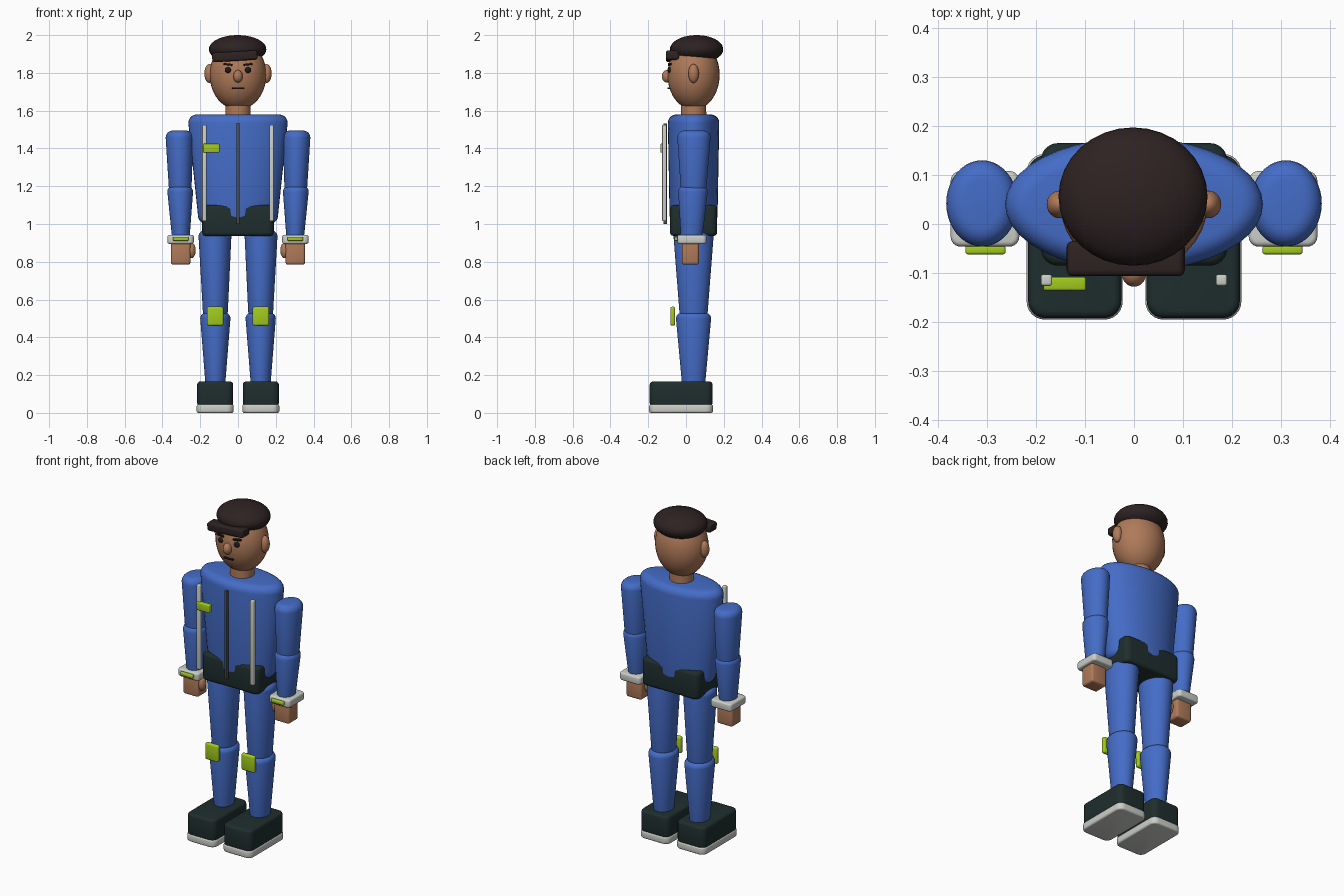
import bpy, bmesh, math
from mathutils import Matrix

if "Cube" in bpy.data.objects:
    bpy.data.objects.remove(bpy.data.objects["Cube"])


def material(name, rgb):
    m = bpy.data.materials.new(name)
    m.diffuse_color = (*rgb, 1)
    m.use_nodes = True
    m.node_tree.nodes["Principled BSDF"].inputs["Base Color"].default_value = m.diffuse_color
    return m


BLUE = material("overall blue", (0.058, 0.15, 0.57))
SKIN = material("skin", (0.43, 0.195, 0.1))
CAP = material("cap brown", (0.027, 0.016, 0.016))
DARK = material("dark green", (0.014, 0.027, 0.027))
LIME = material("lime", (0.36, 0.59, 0.013))
LIGHT = material("light grey", (0.6, 0.62, 0.58))
GREY = material("zip grey", (0.075, 0.08, 0.08))
BLACK = material("black", (0.012, 0.01, 0.01))


def finish(name, bm, mat, angle=40):
    bmesh.ops.recalc_face_normals(bm, faces=bm.faces)
    mesh = bpy.data.meshes.new(name)
    bm.to_mesh(mesh)
    bm.free()
    mesh.materials.append(mat)
    ob = bpy.data.objects.new(name, mesh)
    bpy.context.collection.objects.link(ob)
    bpy.ops.object.select_all(action='DESELECT')
    ob.select_set(True)
    bpy.context.view_layer.objects.active = ob
    bpy.ops.object.shade_smooth_by_angle(angle=math.radians(angle))
    return ob


def box(name, mat, x, y, z, bevel=0.005, turn=0.0):
    """Rounded box from (min, max) ranges, optionally turned about y."""
    bm = bmesh.new()
    bmesh.ops.create_cube(bm, size=1)
    bmesh.ops.scale(bm, verts=bm.verts, vec=[r[1] - r[0] for r in (x, y, z)])
    bmesh.ops.bevel(bm, geom=bm.edges[:], offset=bevel, segments=3,
                    profile=0.5, affect='EDGES')
    bmesh.ops.rotate(bm, verts=bm.verts, matrix=Matrix.Rotation(turn, 3, 'Y'))
    bmesh.ops.translate(bm, verts=bm.verts, vec=[sum(r) / 2 for r in (x, y, z)])
    return finish(name, bm, mat)


def slab(name, mat, x, y, z, corner, bevel):
    """Box with rounded upright corners and softened rims."""
    bm = bmesh.new()
    bmesh.ops.create_cube(bm, size=1)
    bmesh.ops.scale(bm, verts=bm.verts, vec=[r[1] - r[0] for r in (x, y, z)])
    bmesh.ops.translate(bm, verts=bm.verts, vec=[sum(r) / 2 for r in (x, y, z)])
    up = [e for e in bm.edges if abs(e.verts[0].co.z - e.verts[1].co.z) > 1e-4]
    bmesh.ops.bevel(bm, geom=up, offset=corner, segments=6, profile=0.5,
                    affect='EDGES')
    rims = [e for e in bm.edges
            if any(abs(f.normal.z) > 0.9 for f in e.link_faces)]
    bmesh.ops.bevel(bm, geom=rims, offset=bevel, segments=3, profile=0.5,
                    affect='EDGES')
    return finish(name, bm, mat)


def ball(name, mat, centre, radii):
    bm = bmesh.new()
    bmesh.ops.create_uvsphere(bm, u_segments=32, v_segments=20, radius=1)
    bmesh.ops.scale(bm, verts=bm.verts, vec=radii)
    bmesh.ops.translate(bm, verts=bm.verts, vec=centre)
    return finish(name, bm, mat)


def limb(name, mat, rings, sides=40):
    """Loft of ellipses; each ring is (x, y, z, radius x, radius y)."""
    bm = bmesh.new()
    loops = []
    for cx, cy, z, rx, ry in rings:
        loops.append([bm.verts.new((cx + rx * math.cos(i * math.tau / sides),
                                    cy + ry * math.sin(i * math.tau / sides), z))
                      for i in range(sides)])
    for a, b in zip(loops, loops[1:]):
        for i in range(sides):
            j = (i + 1) % sides
            bm.faces.new((a[i], a[j], b[j], b[i]))
    bm.faces.new(loops[0])
    bm.faces.new(loops[-1])
    return finish(name, bm, mat)


def rounded(low, high, rim):
    """Tapered rings between two ellipses with quarter-round rims."""
    steps = [i * math.pi / 10 for i in range(6)]
    rings = []
    for (cx, cy, z, rx, ry), sign in ((low, 1), (high, -1)):
        part = [(cx, cy, z + sign * rim * (1 - math.cos(t)),
                 rx - rim * (1 - math.sin(t)), ry - rim * (1 - math.sin(t)))
                for t in steps]
        rings += part if sign == 1 else part[::-1]
    return rings


Y = 0.04  # body centre line in depth

# Torso, hips and neck
limb("torso", BLUE, rounded((0, Y, 1.0, 0.212, 0.127), (0, Y, 1.58, 0.263, 0.136), 0.045))
slab("hips", DARK, (-0.19, 0.19), (-0.085, 0.165), (0.937, 1.10), 0.035, 0.018)
limb("neck", SKIN, [(0, Y, 1.55, 0.068, 0.068), (0, Y, 1.66, 0.066, 0.066)])

# Head and face
ball("head", SKIN, (0, Y, 1.79), (0.15, 0.138, 0.185))
ball("nose", SKIN, (0, -0.1, 1.782), (0.025, 0.028, 0.033))
box("mouth", BLACK, (-0.031, 0.031), (-0.097, -0.083), (1.715, 1.723), 0.002)

# Cap with a slightly tilted brim
ball("cap", CAP, (-0.002, 0.056, 1.925), (0.152, 0.141, 0.075))
box("cap_brim", CAP, (-0.137, 0.103), (-0.106, -0.035), (1.863, 1.913), 0.012, -0.06)

# Front zip, chest strips and badge
box("zip", GREY, (-0.008, 0.008), (-0.119, -0.1), (1.0, 1.533), 0.003)
box("badge", LIME, (-0.185, -0.098), (-0.136, -0.108), (1.378, 1.425), 0.005)

for s, side in ((-1, "left"), (1, "right")):
    def span(a, b):
        return tuple(sorted((s * a, s * b)))

    # Face features
    ball(side + "_ear", SKIN, (s * 0.152, Y, 1.797), (0.026, 0.028, 0.05))
    ball(side + "_eye", BLACK, (s * 0.053, -0.087, 1.815), (0.017, 0.012, 0.015))
    box(side + "_eyebrow", BLACK, span(0.03, 0.078), (-0.095, -0.076),
        (1.84, 1.85), 0.002, -s * 0.12)

    # Chest strip
    box(side + "_chest_strip", LIGHT, span(0.167, 0.19), (-0.126, -0.103),
        (1.015, 1.525), 0.005)

    # Arm
    limb(side + "_upper_arm", BLUE, rounded((s * 0.306, Y, 1.15, 0.06, 0.068),
                                            (s * 0.31, 0.042, 1.495, 0.073, 0.088), 0.038))
    limb(side + "_forearm", BLUE, rounded((s * 0.303, 0.03, 0.91, 0.048, 0.058),
                                          (s * 0.306, 0.037, 1.205, 0.068, 0.078), 0.035))
    slab(side + "_cuff", LIGHT, span(0.234, 0.374), (-0.046, 0.108),
         (0.895, 0.942), 0.02, 0.01)
    box(side + "_cuff_plate", LIME, span(0.262, 0.344), (-0.062, -0.044),
        (0.911, 0.932), 0.005)
    box(side + "_hand", SKIN, span(0.252, 0.355), (-0.022, 0.068),
        (0.785, 0.91), 0.012)
    ball(side + "_thumb", SKIN, (s * 0.247, 0.01, 0.86), (0.023, 0.025, 0.041))

    # Leg
    limb(side + "_thigh", BLUE, rounded((s * 0.12, Y, 0.505, 0.066, 0.075),
                                        (s * 0.122, Y, 0.965, 0.087, 0.106), 0.03))
    limb(side + "_shin", BLUE, rounded((s * 0.12, Y, 0.13, 0.053, 0.062),
                                       (s * 0.12, Y, 0.53, 0.08, 0.093), 0.03))
    box(side + "_knee_pad", LIME, span(0.077, 0.165), (-0.083, -0.057),
        (0.462, 0.562), 0.01)

    # Shoe
    slab(side + "_shoe", DARK, span(0.026, 0.216), (-0.192, 0.14),
         (0.035, 0.166), 0.035, 0.015)
    slab(side + "_sole", LIGHT, span(0.023, 0.219), (-0.195, 0.143),
         (0.0, 0.045), 0.037, 0.01)
